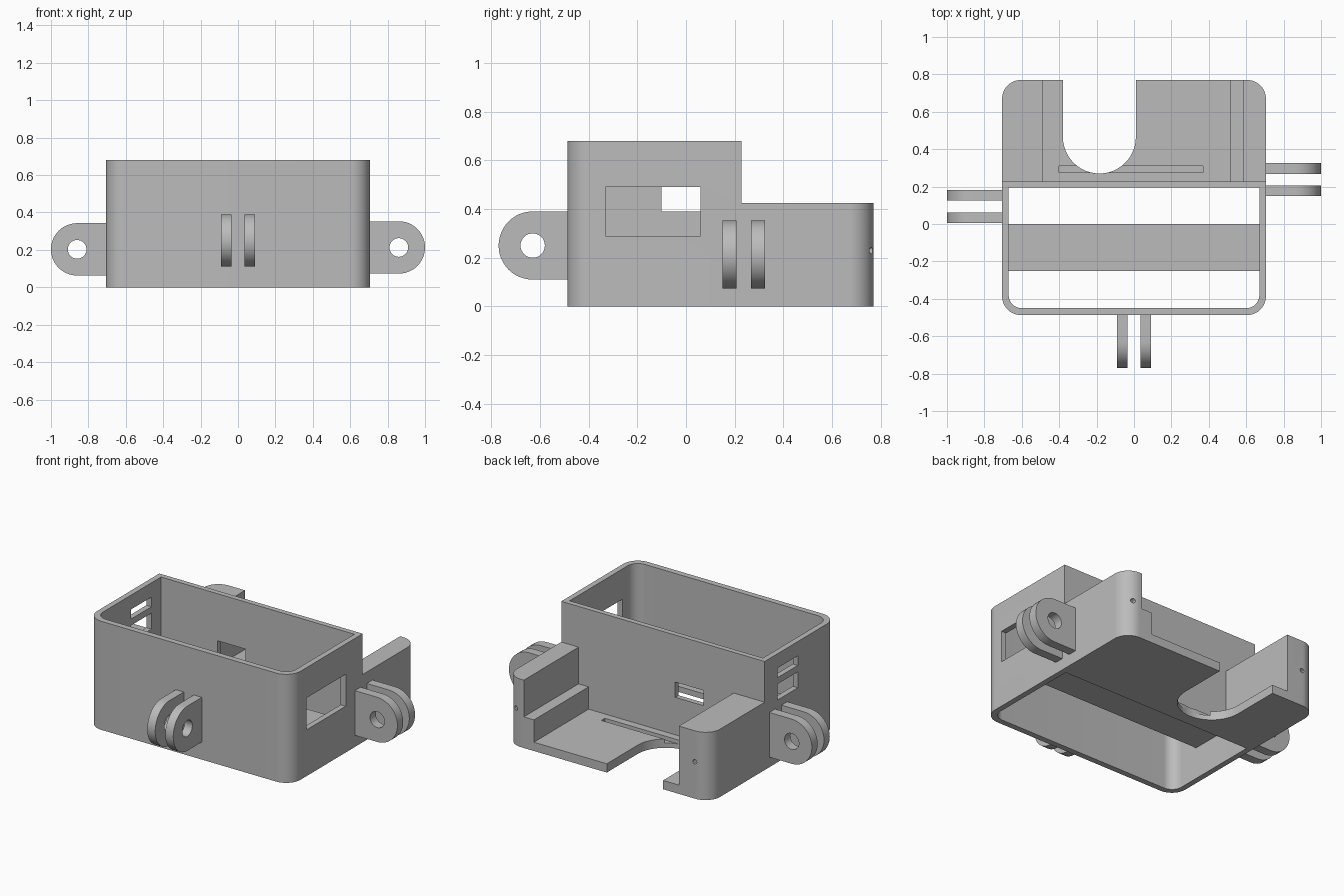
import bpy, bmesh
from math import sin, cos, pi, radians

cube = bpy.data.objects.get("Cube")
if cube:
    bpy.data.objects.remove(cube)

grey = bpy.data.materials.new("plain_grey")
grey.use_nodes = True
grey.diffuse_color = (0.5, 0.5, 0.5, 1)
grey.node_tree.nodes["Principled BSDF"].inputs["Base Color"].default_value = (0.5, 0.5, 0.5, 1)


def prism(name, pts, axis, lo, hi):
    """Extrude a 2D outline along an axis (x: y,z outline; y: x,z; z: x,y)."""
    place = {"x": lambda a, b, c: (c, a, b),
             "y": lambda a, b, c: (a, c, b),
             "z": lambda a, b, c: (a, b, c)}[axis]
    bm = bmesh.new()
    ends = [[bm.verts.new(place(a, b, c)) for a, b in pts] for c in (lo, hi)]
    bm.faces.new(ends[0])
    bm.faces.new(ends[1])
    n = len(pts)
    for i in range(n):
        j = (i + 1) % n
        bm.faces.new((ends[0][i], ends[0][j], ends[1][j], ends[1][i]))
    bmesh.ops.recalc_face_normals(bm, faces=bm.faces[:])
    mesh = bpy.data.meshes.new(name)
    bm.to_mesh(mesh)
    bm.free()
    mesh.materials.append(grey)
    ob = bpy.data.objects.new(name, mesh)
    bpy.context.collection.objects.link(ob)
    return ob


def arc(a, b, r, start, end, steps=16):
    return [(a + r * cos(radians(start + (end - start) * i / steps)),
             b + r * sin(radians(start + (end - start) * i / steps))) for i in range(steps + 1)]


def circle(a, b, r, steps=32):
    return arc(a, b, r, 0, 360, steps)[:-1]


def rect(a0, a1, b0, b1):
    return [(a0, b0), (a1, b0), (a1, b1), (a0, b1)]


def rounded(a0, a1, b0, b1, r, back=True):
    """Rectangle with round front corners, and round back ones if asked."""
    pts = arc(a0 + r, b0 + r, r, 180, 270) + arc(a1 - r, b0 + r, r, 270, 360)
    if back:
        return pts + arc(a1 - r, b1 - r, r, 0, 90) + arc(a0 + r, b1 - r, r, 90, 180)
    return pts + [(a1, b1), (a0, b1)]


def cut(ob, cutters):
    for c in cutters:
        c.hide_render = True
        m = ob.modifiers.new("cut", "BOOLEAN")
        m.operation, m.solver, m.object = "DIFFERENCE", "EXACT", c
    dg = bpy.context.evaluated_depsgraph_get()
    mesh = bpy.data.meshes.new_from_object(ob.evaluated_get(dg))
    ob.modifiers.clear()
    ob.data = mesh
    for c in cutters:
        bpy.data.objects.remove(c)


def smooth(ob):
    bpy.ops.object.select_all(action="DESELECT")
    ob.select_set(True)
    bpy.context.view_layer.objects.active = ob
    bpy.ops.object.shade_smooth_by_angle(angle=radians(30))


# Housing: tall open frame at the front, low tray at the back
housing = prism("housing", rounded(-.705, .705, -.487, .77, .1), "z", 0, .68)
bay = [(-.49, .055), (.515, .055), (.515, .195), (.585, .195), (.585, .425),
       (.8, .425), (.8, .8), (-.8, .8), (-.8, .425), (-.49, .425)]
notch = [(.01, 1), (-.38, 1)] + arc(-.185, .465, .195, 180, 360, 24)
cut(housing, [
    prism("cavity", rounded(-.67, .67, -.45, .195, .07, False), "z", -.1, .8),
    prism("bay", bay, "y", .228, 1),
    prism("cable_notch", notch, "z", -.1, .2),
    prism("groove", rect(-.4, .37, .275, .31), "z", .03, .1),
    prism("right_window", rect(-.33, .06, .29, .49), "x", .6, .8),
    prism("left_lower_window", rect(-.1, .1, .39, .49), "x", -.8, -.6),
    prism("left_upper_window", rect(-.1, .1, .53, .59), "x", -.8, -.6),
    prism("back_window", rect(-.28, -.085, .29, .385), "y", .15, .25),
    prism("screw_hole_a", circle(-.6, .23, .014, 12), "y", .65, .9),
    prism("screw_hole_b", circle(.645, .23, .014, 12), "y", .65, .9),
])
smooth(housing)

# Strip crossing the open frame
prism("cross_strip", rect(-.675, .675, -.25, 0), "z", .2, .235)


# Paired mounting lugs with a pin hole
def lugs(name, axis, root, tip, z, spans):
    r = .14
    s = 1 if tip > root else -1
    centre = tip - s * r
    outline = [(root - s * .01, z - r)] + [(centre + s * r * cos(t), z + r * sin(t))
               for t in (pi * (i / 24 - .5) for i in range(25))] + [(root - s * .01, z + r)]
    for i, (lo, hi) in enumerate(spans):
        lug = prism(f"{name}_{i + 1}", outline, axis, lo, hi)
        cut(lug, [prism("pin_hole", circle(centre, z, .05), axis, lo - .1, hi + .1)])
        smooth(lug)


lugs("front_lug", "x", -.487, -.77, .25, [(-.09, -.035), (.035, .09)])
lugs("right_side_lug", "y", .705, 1, .213, [(.15, .207), (.268, .325)])
lugs("left_side_lug", "y", -.705, -1, .203, [(.005, .062), (.125, .182)])
